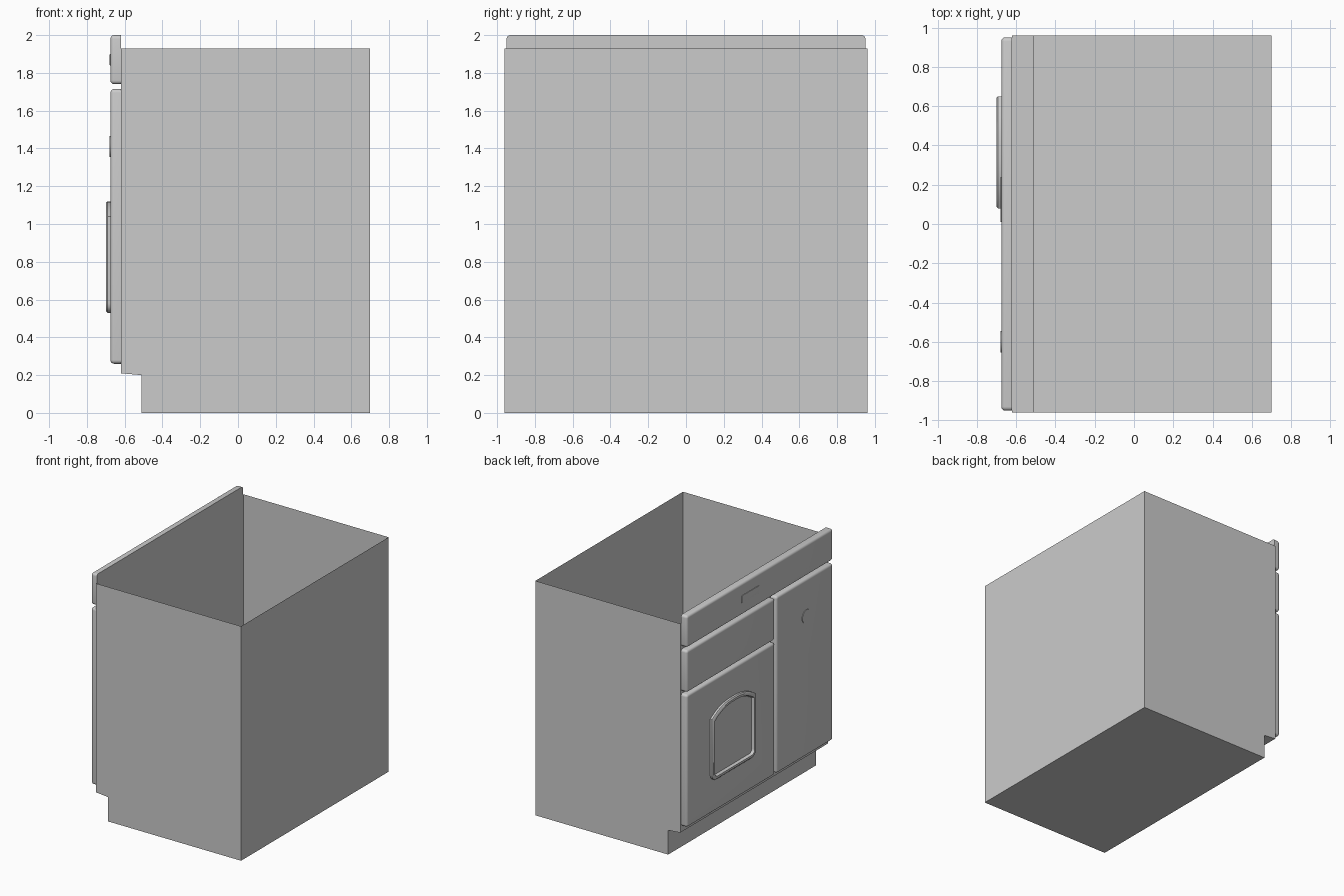
import bpy, bmesh, math

if "Cube" in bpy.data.objects:
    bpy.data.objects.remove(bpy.data.objects["Cube"])

FACE = -0.675      # front plane of doors and drawer (the cabinet faces -x)
BODY = -0.62       # front plane of the carcass


def finish(name, bm, smooth=True):
    bmesh.ops.recalc_face_normals(bm, faces=bm.faces)
    mesh = bpy.data.meshes.new(name)
    bm.to_mesh(mesh)
    bm.free()
    ob = bpy.data.objects.new(name, mesh)
    bpy.context.collection.objects.link(ob)
    bpy.ops.object.select_all(action='DESELECT')
    ob.select_set(True)
    bpy.context.view_layer.objects.active = ob
    if smooth:
        bpy.ops.object.shade_smooth_by_angle(angle=math.radians(40))
    return ob


def panel(name, y0, y1, z0, z1, x0=FACE, x1=BODY, r=0.035, corner=0.02):
    """Slab with rounded corners and a pillowed front edge."""
    bm = bmesh.new()
    bmesh.ops.create_cube(bm, size=1)
    for v in bm.verts:
        v.co = (x0 if v.co.x < 0 else x1,
                y0 if v.co.y < 0 else y1,
                z0 if v.co.z < 0 else z1)
    sides = [e for e in bm.edges if abs(e.verts[0].co.x - e.verts[1].co.x) > 1e-4]
    bmesh.ops.bevel(bm, geom=sides, offset=corner, segments=4, profile=0.5, affect='EDGES')
    front = [e for e in bm.edges if all(abs(v.co.x - x0) < 1e-4 for v in e.verts)]
    bmesh.ops.bevel(bm, geom=front, offset=r, segments=5, profile=0.5,
                    affect='EDGES', clamp_overlap=True)
    return finish(name, bm)


def arch(y0, y1, z0, spring, top, r, n=14):
    """Outline of a window with rounded bottom corners and a shallow arched top."""
    pts = []
    for cy, a0 in ((y0 + r, math.pi), (y1 - r, 1.5 * math.pi)):
        for i in range(5):
            a = a0 + i / 4 * math.pi / 2
            pts.append((cy + r * math.cos(a), z0 + r + r * math.sin(a)))
    mid, half = (y0 + y1) / 2, (y1 - y0) / 2
    for i in range(n + 1):
        t = 1 - 2 * i / n
        pts.append((mid + half * t, spring + (top - spring) * (1 - abs(t) ** 2.5)))
    return pts


def ring(name, outer, inner, x0, x1, chamfer=0.008):
    """Raised frame between two outlines."""
    bm = bmesh.new()
    loops = []
    for pts, x in ((outer, x1), (outer, x0 + chamfer), (None, x0), (None, x0), (inner, x1)):
        if pts is None:
            w = 0.25 if len(loops) == 2 else 0.75
            pts = [(a[0] + (b[0] - a[0]) * w, a[1] + (b[1] - a[1]) * w)
                   for a, b in zip(outer, inner)]
        loops.append([bm.verts.new((x, y, z)) for y, z in pts])
    n = len(outer)
    for a, b in zip(loops, loops[1:]):
        for i in range(n):
            j = (i + 1) % n
            bm.faces.new((a[i], a[j], b[j], b[i]))
    return finish(name, bm)


def disc(name, pts, x0, x1):
    """Flat extruded outline."""
    bm = bmesh.new()
    a = [bm.verts.new((x0, y, z)) for y, z in pts]
    b = [bm.verts.new((x1, y, z)) for y, z in pts]
    bm.faces.new(a)
    bm.faces.new(b)
    for i in range(len(pts)):
        j = (i + 1) % len(pts)
        bm.faces.new((a[i], a[j], b[j], b[i]))
    return finish(name, bm)


# Carcass: toe-kick side profile swept across the width, open at the top
profile = [(0.70, 1.93), (0.70, 0), (-0.51, 0), (-0.51, 0.20), (BODY, 0.21), (BODY, 1.93)]
bm = bmesh.new()
left = [bm.verts.new((x, 0.96, z)) for x, z in profile]
right = [bm.verts.new((x, -0.96, z)) for x, z in profile]
bm.faces.new(left)
bm.faces.new(right)
for i in range(len(profile) - 1):
    bm.faces.new((left[i], left[i + 1], right[i + 1], right[i]))
finish("carcass", bm, smooth=False)

# Front panels
panel("top_rail", -0.95, 0.95, 1.74, 2.0)
panel("drawer_front", -0.195, 0.95, 1.37, 1.715)
panel("oven_door", -0.195, 0.95, 0.26, 1.35)
panel("tall_door", -0.95, -0.215, 0.26, 1.715)

# Arched window on the oven door
outer = arch(0.08, 0.65, 0.53, 1.04, 1.12, 0.05)
inner = arch(0.115, 0.615, 0.565, 1.01, 1.085, 0.03)
ring("window_frame", outer, inner, -0.70, FACE + 0.01)
disc("window_glass", inner, FACE - 0.004, FACE + 0.01)

# Small blank plate on the rail and round gauge on the tall door
panel("rail_plate", 0.01, 0.24, 1.84, 1.9, FACE - 0.004, FACE + 0.005, 0.002, 0.004)
circle = [(-0.6 + 0.055 * math.cos(i * math.tau / 24), 1.41 + 0.055 * math.sin(i * math.tau / 24))
          for i in range(24)]
disc("round_gauge", circle, FACE - 0.004, FACE + 0.01)
